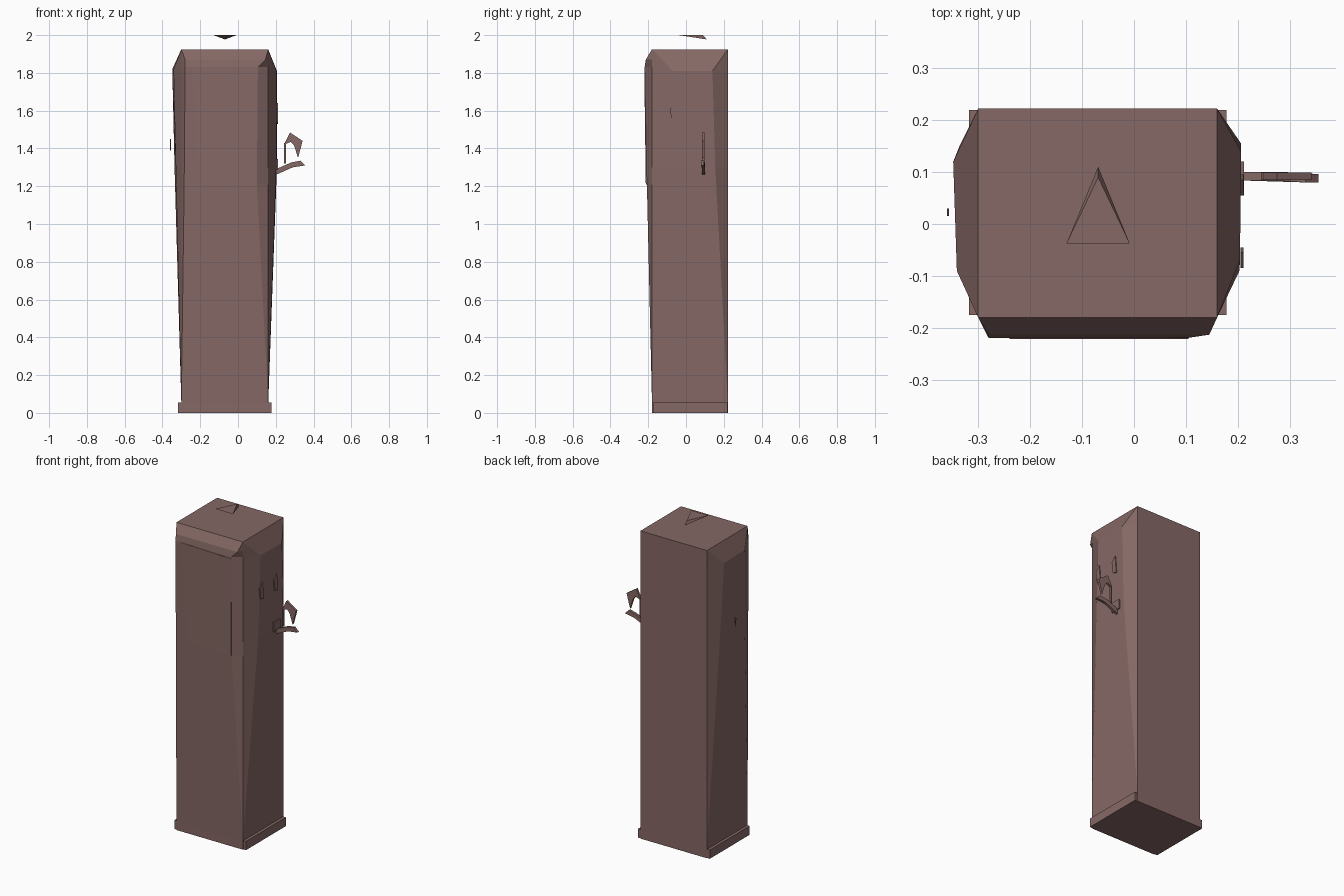
import bpy, bmesh

if "Cube" in bpy.data.objects:
    bpy.data.objects.remove(bpy.data.objects["Cube"])

paint = bpy.data.materials.new("dusty brown")
paint.diffuse_color = (0.235, 0.140, 0.130, 1)
paint.use_nodes = True
paint.node_tree.nodes["Principled BSDF"].inputs["Base Color"].default_value = paint.diffuse_color


def build(name, verts, faces):
    """Flat-shaded mesh, merged and with consistent normals."""
    me = bpy.data.meshes.new(name)
    me.from_pydata(verts, [], faces)
    bm = bmesh.new()
    bm.from_mesh(me)
    bmesh.ops.remove_doubles(bm, verts=bm.verts, dist=0.0005)
    bmesh.ops.recalc_face_normals(bm, faces=bm.faces)
    bm.to_mesh(me)
    bm.free()
    me.materials.append(paint)
    ob = bpy.data.objects.new(name, me)
    bpy.context.collection.objects.link(ob)
    return ob


def box(name, lo, hi):
    v = [(x, y, z) for x in (lo[0], hi[0]) for y in (lo[1], hi[1]) for z in (lo[2], hi[2])]
    return build(name, v, [(0, 1, 3, 2), (4, 6, 7, 5), (0, 4, 5, 1),
                           (2, 3, 7, 6), (0, 2, 6, 4), (1, 5, 7, 3)])


def loft(name, rows):
    """Bulged panel skinned across rows of equal point count."""
    n = len(rows[0])
    faces = [(r * n + i, r * n + i + 1, (r + 1) * n + i + 1, (r + 1) * n + i)
             for r in range(len(rows) - 1) for i in range(n - 1)]
    return build(name, [p for row in rows for p in row], faces)


def plate(name, outline, axis, depth):
    """Polygon outline thickened along one axis."""
    n = len(outline)
    back = [tuple(c + depth * (k == axis) for k, c in enumerate(p)) for p in outline]
    faces = [tuple(range(n)), tuple(range(n, 2 * n))]
    faces += [(i, (i + 1) % n, n + (i + 1) % n, n + i) for i in range(n)]
    return build(name, list(outline) + back, faces)


# Cabinet and plinth
L, R, F, B, TOP = -0.30, 0.16, -0.18, 0.222, 1.925
box("cabinet", (L, F, 0), (R, B, TOP))
box("plinth", (-0.318, -0.175, 0), (0.178, 0.219, 0.055))

# Bulged front: height, inner left x, inner right x, depth
front = [(0.05, L, R, F), (1.21, -0.285, 0.10, -0.207), (1.83, -0.28, 0.105, -0.219),
         (1.87, -0.28, 0.145, -0.213), (TOP, L, R, F)]
loft("front_panel", [[(L, F, z), (a, y, z), (b, y, z), (R, F, z)] for z, a, b, y in front])

# Display sheet on the front
plate("display", [(-0.24, -0.221, 1.83), (-0.20, -0.213, 1.21),
                  (0.10, -0.213, 1.21), (0.105, -0.221, 1.82)], 1, 0.006)

# Bulged sides: height, front x and y, rear x and y
right = [(0.05, R, F, R, B), (1.30, 0.203, -0.09, 0.206, 0.155),
         (1.81, 0.204, -0.07, 0.206, 0.14), (TOP, R, F, R, B)]
left = [(0.05, L, F, L, B), (1.30, -0.329, -0.11, -0.336, 0.15),
        (1.82, -0.341, -0.09, -0.348, 0.12), (TOP, L, F, L, B)]
for name, x, rows in (("right_panel", R, right), ("left_panel", L, left)):
    loft(name, [[(x, F, z), (xa, ya, z), (xb, yb, z), (x, B, z)]
                for z, xa, ya, xb, yb in rows])

# Small wedge floating over the roof
build("roof_wedge", [(-0.13, -0.038, 2.0), (-0.008, -0.038, 2.0),
                     (-0.069, 0.09, 2.0), (-0.069, 0.11, 1.977)],
      [(0, 1, 2), (0, 2, 3), (1, 3, 2), (0, 3, 1)])

# Hook on the right side: mount, arm, upright, curled top
box("hook_mount", (0.198, 0.055, 1.285), (0.212, 0.12, 1.345))
plate("hook_arm", [(0.20, 0.084, 1.26), (0.29, 0.084, 1.30), (0.355, 0.08, 1.31),
                   (0.33, 0.08, 1.335), (0.28, 0.084, 1.325), (0.20, 0.084, 1.29)], 1, 0.016)
plate("hook_upright", [(0.244, 0.085, 1.32), (0.253, 0.085, 1.32),
                       (0.253, 0.085, 1.43), (0.244, 0.085, 1.43)], 1, 0.014)
plate("hook_top", [(0.244, 0.085, 1.42), (0.275, 0.085, 1.485), (0.342, 0.085, 1.44),
                   (0.318, 0.085, 1.35), (0.297, 0.085, 1.415), (0.28, 0.085, 1.435)], 1, 0.014)

# Thin side markers
for i, y in enumerate((-0.075, 0.065)):
    plate(f"side_marker_{i + 1}", [(0.205, y, 1.54), (0.205, y + 0.03, 1.53),
                                   (0.205, y + 0.02, 1.64), (0.205, y - 0.01, 1.61)], 0, 0.006)
plate("left_marker", [(-0.36, 0.015, 1.44), (-0.36, 0.03, 1.45), (-0.36, 0.025, 1.39)], 0, 0.004)
